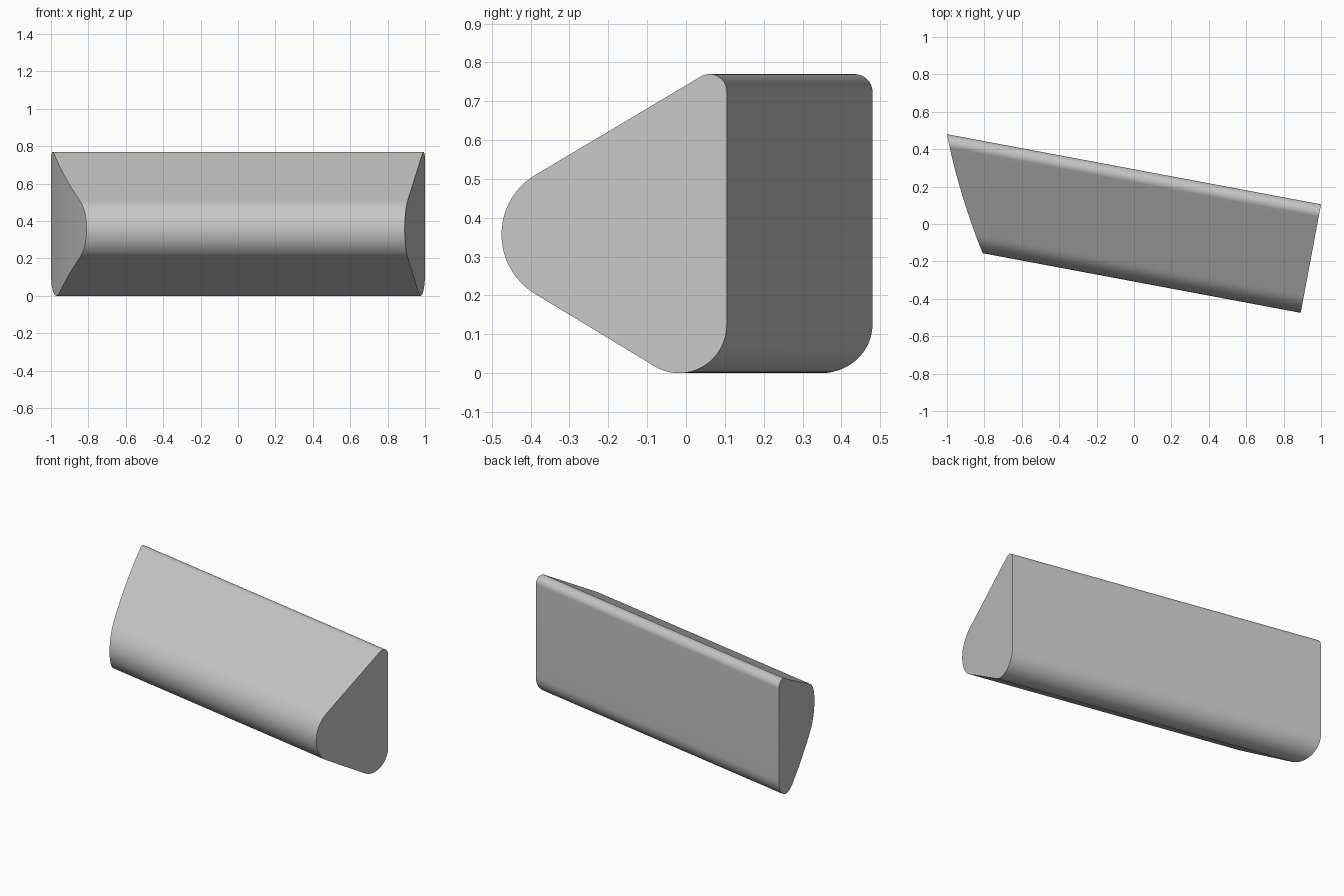
import bpy, bmesh
from math import sin, cos, radians, atan2
from mathutils import Matrix, Vector

cube = bpy.data.objects.get("Cube")
if cube:
    bpy.data.objects.remove(cube, do_unlink=True)

DEPTH = 0.59
ANGLE = -atan2(0.375, 2.0)

# Rounded corners of the triangular section: depth, height, radius, start angle
CORNERS = [(-0.045, 0.725, 0.045, 0),
           (-0.413, 0.357, 0.177, 120),
           (-0.125, 0.125, 0.125, 240)]
STEPS = 24


def section():
    for u, z, r, start in CORNERS:
        for i in range(STEPS + 1):
            a = radians(start + 120 * i / STEPS)
            yield Vector((0, u + r * cos(a), z + r * sin(a)))


def slanted_end(u):
    """Position along the bar of the gently bowed, slanted end."""
    t = -u / DEPTH
    return -2.035 + 0.305 * t - 0.07 * t * (1 - t)


def grey_material():
    mat = bpy.data.materials.new("light grey")
    colour = (0.56, 0.56, 0.56, 1)
    mat.diffuse_color = colour
    mat.use_nodes = True
    mat.node_tree.nodes["Principled BSDF"].inputs["Base Color"].default_value = colour
    return mat


# Square-cut end, split into strips so the other end can bow
bm = bmesh.new()
bm.faces.new([bm.verts.new(p) for p in section()])
for i in range(1, 12):
    bmesh.ops.bisect_plane(bm, geom=bm.verts[:] + bm.edges[:] + bm.faces[:],
                           plane_co=(0, -DEPTH * i / 12, 0), plane_no=(0, 1, 0))

# Extrude along the bar and shape the slanted end
result = bmesh.ops.extrude_face_region(bm, geom=bm.faces[:], use_keep_orig=True)
for v in result["geom"]:
    if isinstance(v, bmesh.types.BMVert):
        v.co.x = slanted_end(v.co.y)
bmesh.ops.recalc_face_normals(bm, faces=bm.faces[:])

# Turn the bar in plan and centre it
bm.transform(Matrix.Translation((1, 0.105, 0)) @ Matrix.Rotation(ANGLE, 4, "Z"))

mesh = bpy.data.meshes.new("rounded_wedge_bar")
bm.to_mesh(mesh)
bm.free()
bar = bpy.data.objects.new("rounded_wedge_bar", mesh)
bpy.context.collection.objects.link(bar)
mesh.materials.append(grey_material())

bpy.ops.object.select_all(action="DESELECT")
bar.select_set(True)
bpy.context.view_layer.objects.active = bar
bpy.ops.object.shade_smooth_by_angle(angle=radians(30))
